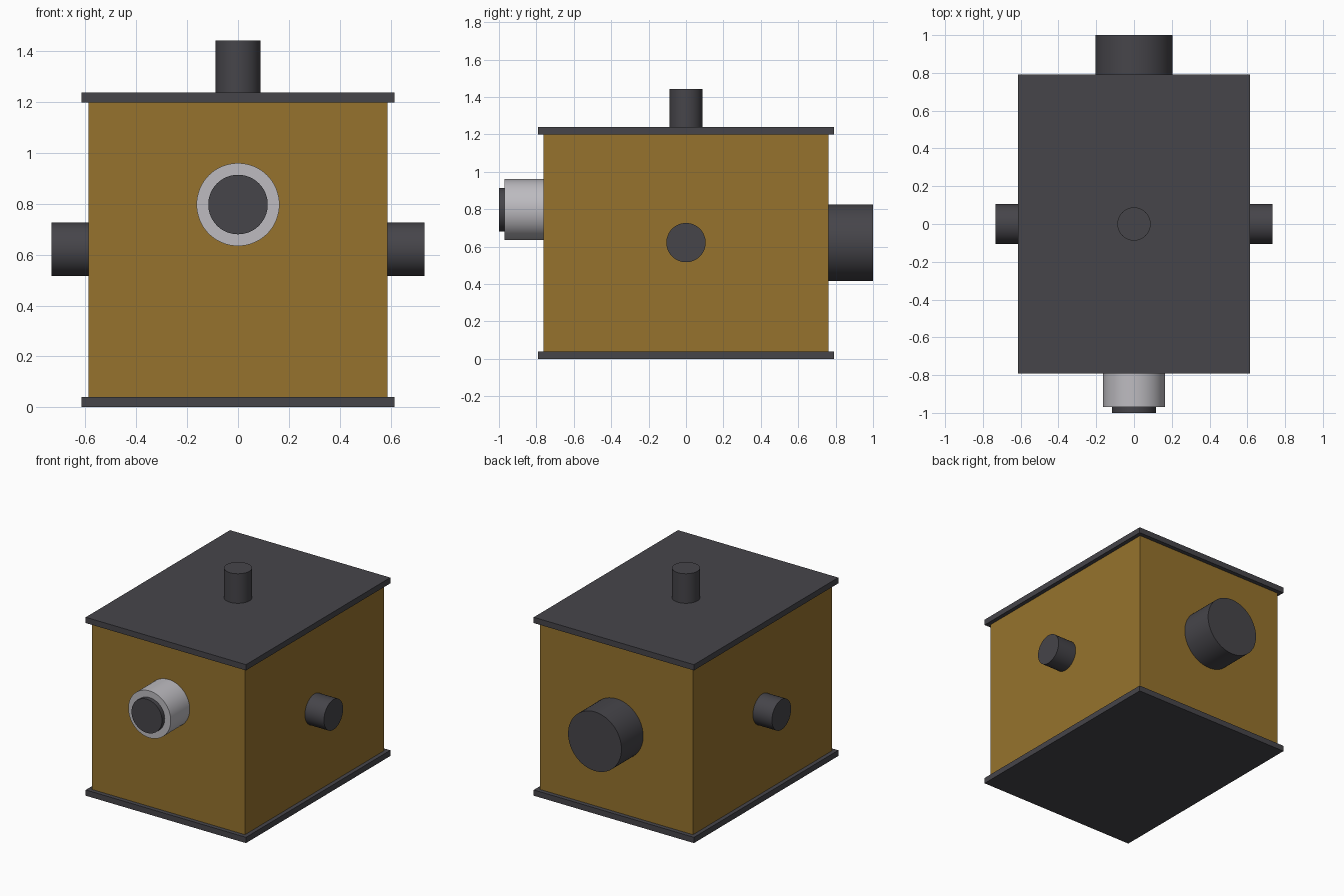
import bpy, math
from mathutils import Vector

if "Cube" in bpy.data.objects:
    bpy.data.objects.remove(bpy.data.objects["Cube"])


def material(name, rgb):
    m = bpy.data.materials.new(name)
    m.diffuse_color = (*rgb, 1)
    m.use_nodes = True
    m.node_tree.nodes["Principled BSDF"].inputs["Base Color"].default_value = m.diffuse_color
    return m


OCHRE = material("ochre", (0.305, 0.171, 0.026))
DARK = material("dark grey", (0.061, 0.059, 0.068))
SILVER = material("light grey", (0.51, 0.50, 0.53))


def box(name, lo, hi, mat):
    lo, hi = Vector(lo), Vector(hi)
    bpy.ops.mesh.primitive_cube_add(size=1, location=(lo + hi) / 2)
    o = bpy.context.object
    o.name = name
    o.scale = hi - lo
    bpy.ops.object.transform_apply(location=False, rotation=False, scale=True)
    o.data.materials.append(mat)


def rod(name, start, end, radius, mat):
    a, b = Vector(start), Vector(end)
    bpy.ops.mesh.primitive_cylinder_add(vertices=64, radius=radius, depth=(b - a).length,
                                        location=(a + b) / 2)
    o = bpy.context.object
    o.name = name
    o.rotation_euler = (b - a).to_track_quat('Z', 'Y').to_euler()
    o.data.materials.append(mat)
    bpy.ops.object.shade_smooth_by_angle(angle=math.radians(35))


# housing between two overhanging plates
box("housing", (-0.587, -0.762, 0.04), (0.587, 0.762, 1.198), OCHRE)
box("base_plate", (-0.615, -0.791, 0), (0.615, 0.791, 0.04), DARK)
box("top_plate", (-0.615, -0.791, 1.198), (0.615, 0.791, 1.238), DARK)

# top stud and side pivots
rod("top_stud", (0, 0, 1.238), (0, 0, 1.443), 0.088, DARK)
for side, s in (("left", -1), ("right", 1)):
    rod(side + "_pivot", (s * 0.587, 0, 0.621), (s * 0.733, 0, 0.621), 0.105, DARK)

# rear drum, front collar and its core
rod("rear_drum", (0, 0.762, 0.621), (0, 1.0, 0.621), 0.205, DARK)
rod("front_collar", (0, -0.762, 0.797), (0, -0.97, 0.797), 0.163, SILVER)
rod("front_core", (0, -0.762, 0.797), (0, -1.0, 0.797), 0.117, DARK)
